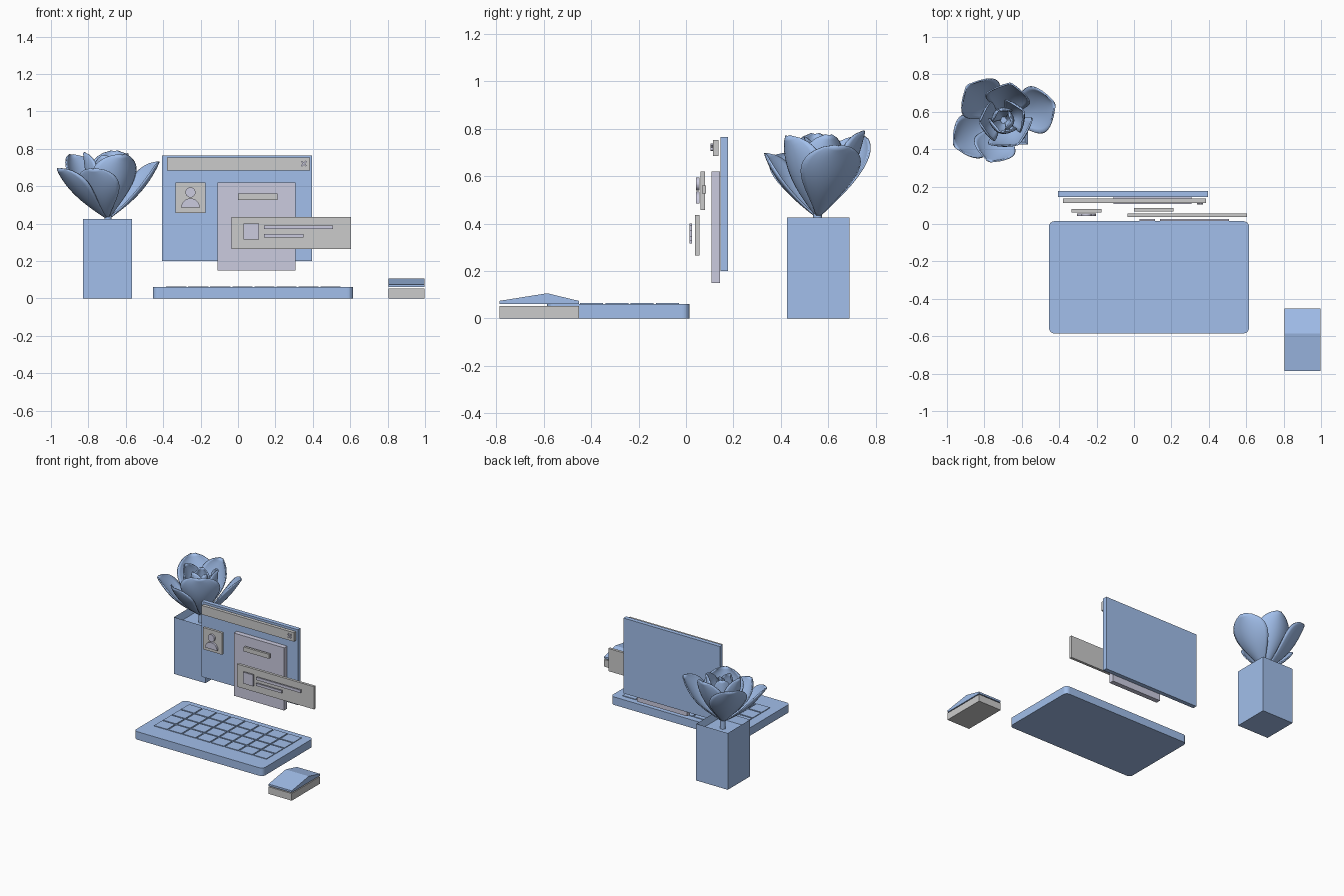
import bpy, bmesh
from math import sin, cos, pi, radians
from mathutils import Vector

if "Cube" in bpy.data.objects:
    bpy.data.objects.remove(bpy.data.objects["Cube"])


def material(name, rgb):
    m = bpy.data.materials.new(name)
    m.diffuse_color = (*rgb, 1)
    m.use_nodes = True
    m.node_tree.nodes["Principled BSDF"].inputs["Base Color"].default_value = m.diffuse_color
    return m


BLUE = material("blue", (0.36, 0.52, 0.83))
LILAC = material("lilac", (0.60, 0.60, 0.74))


def finish(name, bm, mat=None):
    bmesh.ops.recalc_face_normals(bm, faces=bm.faces)
    me = bpy.data.meshes.new(name)
    bm.to_mesh(me)
    bm.free()
    ob = bpy.data.objects.new(name, me)
    bpy.context.collection.objects.link(ob)
    if mat:
        me.materials.append(mat)
    return ob


def add_prism(bm, base, shift):
    verts = [bm.verts.new(p) for p in base]
    face = bm.faces.new(verts)
    new = bmesh.ops.extrude_face_region(bm, geom=[face])["geom"]
    bmesh.ops.translate(bm, vec=shift, verts=[v for v in new if isinstance(v, bmesh.types.BMVert)])


def box(name, x, y, z, mat=None):
    bm = bmesh.new()
    add_prism(bm, [(x[0], y[0], z[0]), (x[1], y[0], z[0]), (x[1], y[1], z[0]), (x[0], y[1], z[0])],
              (0, 0, z[1] - z[0]))
    return finish(name, bm, mat)


def plate(name, outline, y0, y1, mat=None):
    bm = bmesh.new()
    add_prism(bm, [(x, y0, z) for x, z in outline], (0, y1 - y0, 0))
    return finish(name, bm, mat)


# Floating window with title bar and close mark
box("window_panel", (-0.405, 0.395), (0.145, 0.177), (0.20, 0.765), BLUE)
box("title_bar", (-0.38, 0.385), (0.113, 0.137), (0.685, 0.753))
for i, s in enumerate((1, -1)):
    cx, cz, a, b = 0.352, 0.721, 0.013, 0.003
    plate(f"close_mark_{i}", [(cx - a - b, cz - s * (a - b)), (cx - a + b, cz - s * (a + b)),
                              (cx + a + b, cz + s * (a - b)), (cx + a - b, cz + s * (a + b))],
          0.104, 0.113, LILAC)

# Profile tile with head and shoulders
box("profile_tile", (-0.335, -0.175), (0.061, 0.08), (0.457, 0.62))
plate("profile_head", [(-0.254 + 0.027 * cos(k * pi / 16), 0.567 + 0.027 * sin(k * pi / 16))
                       for k in range(32)], 0.043, 0.057, LILAC)
plate("profile_shoulders", [(-0.254 + 0.05 * cos(k * pi / 20), 0.485 + 0.05 * sin(k * pi / 20))
                            for k in range(21)], 0.043, 0.057, LILAC)

# Page and message card
box("page", (-0.11, 0.307), (0.108, 0.144), (0.15, 0.62), LILAC)
box("page_heading", (0.0, 0.21), (0.068, 0.085), (0.527, 0.56))
box("message_card", (-0.035, 0.605), (0.037, 0.057), (0.265, 0.435))
box("message_icon", (0.03, 0.113), (0.015, 0.026), (0.315, 0.40), LILAC)
box("message_line_long", (0.14, 0.507), (0.015, 0.026), (0.37, 0.391), LILAC)
box("message_line_short", (0.14, 0.35), (0.015, 0.026), (0.326, 0.345), LILAC)

# Keyboard base with rounded corners
bm = bmesh.new()
rim = []
for cx, cy, start in ((0.585, -0.015, 0), (-0.425, -0.015, 90), (-0.425, -0.555, 180), (0.585, -0.555, 270)):
    for k in range(7):
        t = radians(start + k * 15)
        rim.append((cx + 0.03 * cos(t), cy + 0.03 * sin(t), 0))
add_prism(bm, rim, (0, 0, 0.06))
finish("keyboard_base", bm, BLUE)

# Keys
bm = bmesh.new()
px, py, gap = 0.1178, 0.1065, 0.005
for i in range(8):
    for j in range(4):
        x, y = -0.389 + i * px, -0.025 - j * py
        add_prism(bm, [(x + gap, y - gap, 0.058), (x + px - gap, y - gap, 0.058),
                       (x + px - gap, y - py + gap, 0.058), (x + gap, y - py + gap, 0.058)], (0, 0, 0.007))
finish("keyboard_keys", bm, BLUE)

# Mouse
box("mouse_base", (0.805, 0.997), (-0.787, -0.452), (0, 0.053))
bm = bmesh.new()
add_prism(bm, [(0.805, y, z) for y, z in ((-0.787, 0.06), (-0.452, 0.06), (-0.452, 0.074),
                                          (-0.585, 0.106), (-0.787, 0.074))], (0.192, 0, 0))
finish("mouse_top", bm, BLUE)

# Vase with recessed top
vase = box("vase", (-0.83, -0.568), (0.425, 0.69), (0, 0.425), BLUE)
bm = bmesh.new()
bm.from_mesh(vase.data)
bm.faces.ensure_lookup_table()
top = max(bm.faces, key=lambda f: f.calc_center_median().z)
bmesh.ops.inset_region(bm, faces=[top], thickness=0.02)
bmesh.ops.translate(bm, vec=(0, 0, -0.05), verts=top.verts)
bm.to_mesh(vase.data)
bm.free()

# Stem
BASE = Vector((-0.695, 0.555, 0.425))
bpy.ops.mesh.primitive_cylinder_add(vertices=16, radius=0.019, depth=0.11, location=BASE - Vector((0, 0, 0.005)))
stem = bpy.context.object
stem.name = "flower_stem"
stem.data.materials.append(BLUE)
bpy.ops.object.shade_smooth_by_angle()


# Petals: cupped sheets fanning out of the stem
def petal(name, azimuth, reach, height, half_width, cup):
    a = radians(azimuth)
    out, side, up = Vector((cos(a), sin(a), 0)), Vector((-sin(a), cos(a), 0)), Vector((0, 0, 1))
    inward = (up * reach - out * height).normalized()
    bm = bmesh.new()
    rows = []
    n, m = 18, 12
    for i in range(n + 1):
        t = 0.03 + 0.965 * i / n
        w = half_width * sin(pi * t ** 1.75) ** 0.68 + 0.004
        mid = BASE + out * reach * t + up * height * t - inward * 0.09 * height * sin(pi * t)
        rows.append([bm.verts.new(mid + side * w * u + inward * cup * w * u * u)
                     for u in (2 * j / m - 1 for j in range(m + 1))])
    for r0, r1 in zip(rows, rows[1:]):
        for j in range(m):
            bm.faces.new((r0[j], r0[j + 1], r1[j + 1], r1[j]))
    ob = finish(name, bm, BLUE)
    mod = ob.modifiers.new("thickness", "SOLIDIFY")
    mod.thickness = 0.008
    mod.offset = 0
    for f in ob.data.polygons:
        f.use_smooth = True


PETALS = ((137, 0.27, 0.345, 0.125, 0.35), (18, 0.285, 0.305, 0.125, 0.35), (207, 0.30, 0.27, 0.12, 0.35),
          (250, 0.235, 0.27, 0.11, 0.35), (80, 0.20, 0.365, 0.115, 0.45), (300, 0.15, 0.345, 0.13, 0.5),
          (185, 0.13, 0.355, 0.10, 0.55), (25, 0.115, 0.35, 0.09, 0.6), (250, 0.065, 0.34, 0.075, 0.65),
          (120, 0.06, 0.335, 0.06, 0.7), (350, 0.04, 0.32, 0.05, 0.7))
for i, p in enumerate(PETALS):
    petal(f"flower_petal_{i + 1}", *p)
